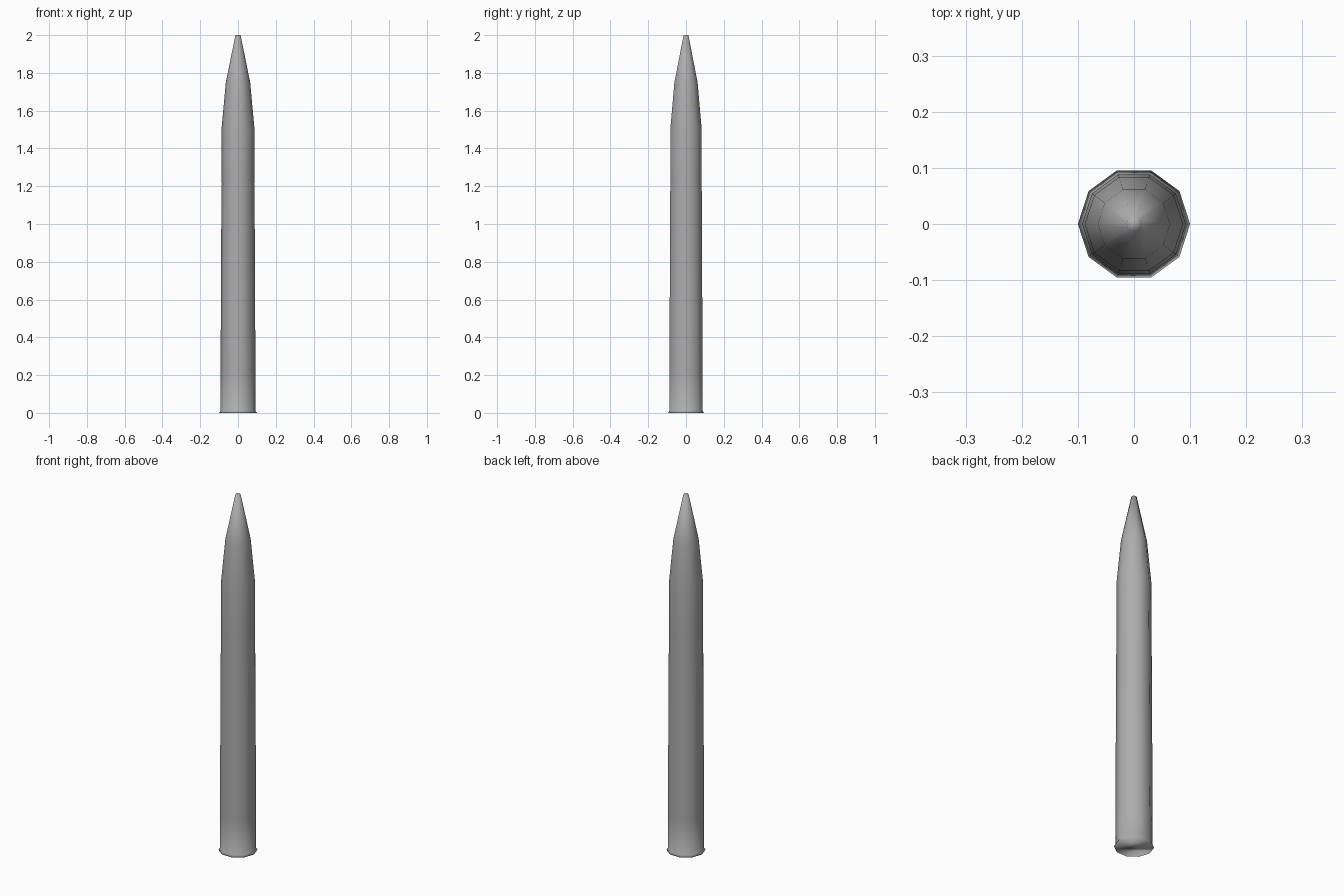
import bpy, bmesh, math

if "Cube" in bpy.data.objects:
    bpy.data.objects.remove(bpy.data.objects["Cube"])

SIDES = 10

# Dull steel grey
steel = bpy.data.materials.new("dull_steel")
steel.diffuse_color = (0.42, 0.42, 0.42, 1.0)
steel.use_nodes = True
steel.node_tree.nodes["Principled BSDF"].inputs["Base Color"].default_value = steel.diffuse_color

def lathe(name, profile, cap_bottom=False, cap_top=False):
    """Spin a (radius, z) profile into a ten-sided, smoothly shaded shell."""
    bm = bmesh.new()
    rings = []
    for r, z in profile:
        rings.append([bm.verts.new((r * math.cos(2 * math.pi * i / SIDES),
                                    r * math.sin(2 * math.pi * i / SIDES), z))
                      for i in range(SIDES)])
    for a, b in zip(rings, rings[1:]):
        for i in range(SIDES):
            j = (i + 1) % SIDES
            bm.faces.new((a[i], a[j], b[j], b[i]))
    if cap_bottom:
        bm.faces.new(rings[0][::-1])
    if cap_top:
        bm.faces.new(rings[-1])
    for f in bm.faces:
        f.smooth = True
    me = bpy.data.meshes.new(name)
    bm.to_mesh(me)
    bm.free()
    me.materials.append(steel)
    ob = bpy.data.objects.new(name, me)
    bpy.context.collection.objects.link(ob)
    return ob

# Casing: flared base rim, slightly tapered straight wall, open mouth
lathe("casing", [(0.1, 0.0), (0.093, 0.01), (0.0925, 0.2), (0.0875, 1.21)],
      cap_bottom=True)

# Pointed tip: seated just inside the mouth, shoulder, blunt point
lathe("pointed_tip", [(0.086, 1.208), (0.0875, 1.5), (0.0645, 1.75),
                      (0.0135, 2.0)], cap_top=True)
